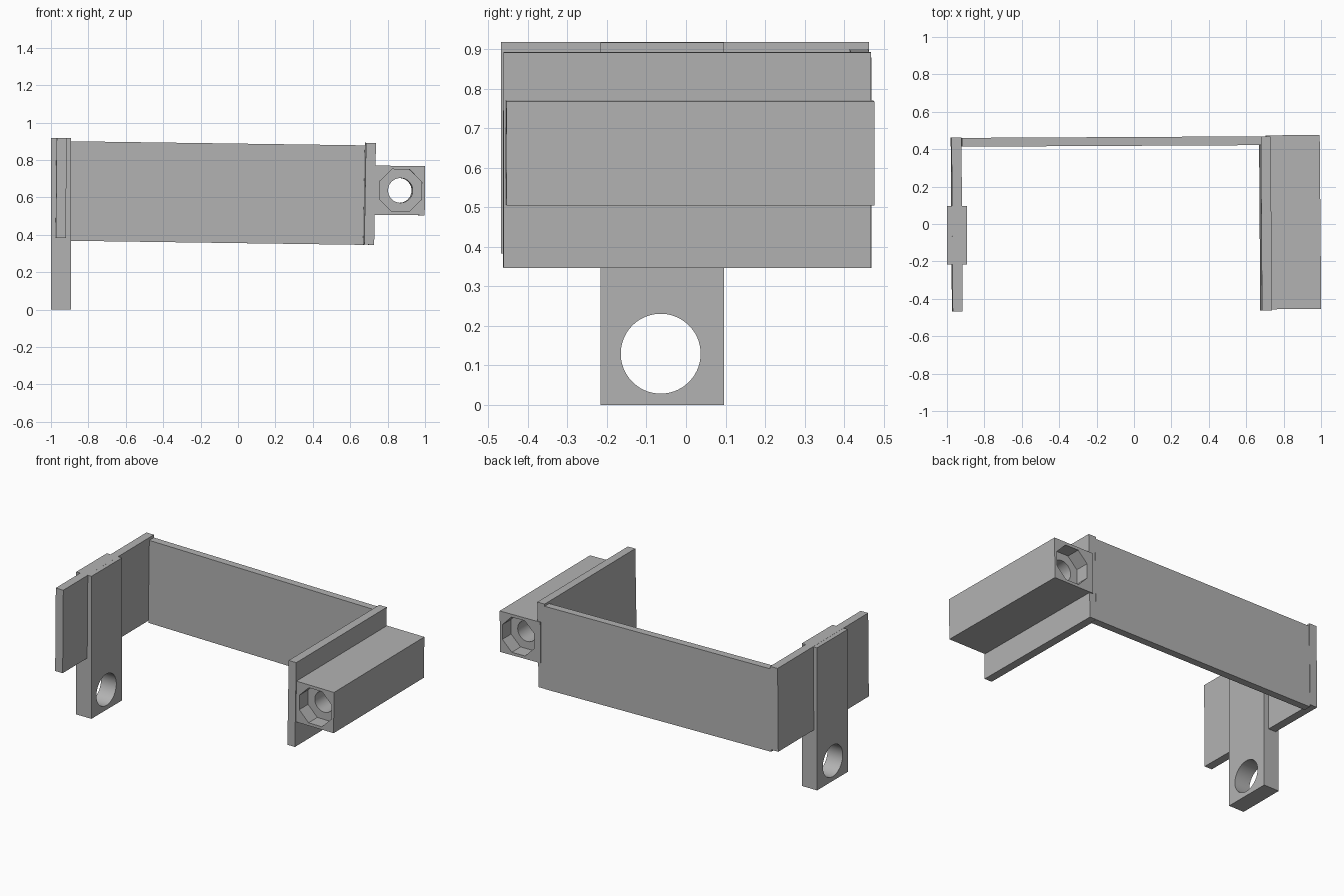
import bpy
import bmesh
from math import radians, pi, cos
from mathutils import Matrix, Vector

default = bpy.data.objects.get("Cube")
if default:
    bpy.data.objects.remove(default, do_unlink=True)

grey = bpy.data.materials.new("plain grey")
grey.use_nodes = True
colour = (0.45, 0.45, 0.45, 1)
grey.diffuse_color = colour
grey.node_tree.nodes["Principled BSDF"].inputs["Base Color"].default_value = colour


def to_object(name, bm):
    mesh = bpy.data.meshes.new(name)
    bm.to_mesh(mesh)
    bm.free()
    mesh.materials.append(grey)
    obj = bpy.data.objects.new(name, mesh)
    bpy.context.collection.objects.link(obj)
    return obj


def box(name, size):
    bm = bmesh.new()
    bmesh.ops.create_cube(bm, size=1)
    bmesh.ops.scale(bm, vec=size, verts=bm.verts)
    return to_object(name, bm)


def drill(obj, centre, radius, length, axis, sides=64):
    """Cut a prism hole along an axis; a flat of the prism faces sideways."""
    bm = bmesh.new()
    bmesh.ops.create_cone(bm, cap_ends=True, segments=sides, radius1=radius,
                          radius2=radius, depth=length,
                          matrix=Matrix.Rotation(pi / sides, 4, "Z"))
    turn = Matrix.Rotation(pi / 2, 4, "X" if axis == "Y" else "Y")
    bmesh.ops.transform(bm, matrix=Matrix.Translation(centre) @ turn, verts=bm.verts)
    cutter = to_object("cutter", bm)
    cutter.hide_render = True
    mod = obj.modifiers.new("hole", "BOOLEAN")
    mod.operation = "DIFFERENCE"
    mod.solver = "EXACT"
    mod.object = cutter
    bpy.context.view_layer.objects.active = obj
    bpy.ops.object.modifier_apply(modifier=mod.name)
    bpy.data.objects.remove(cutter, do_unlink=True)


def place(obj, location, tilt=0, turn=0):
    obj.location = location
    obj.rotation_euler = (0, radians(tilt), radians(turn))


# Three thin plates forming the U-shaped bracket
place(box("back_plate", (1.605, 0.047, 0.532)), (-0.122, 0.441, 0.623), 0.8, 0.3)
place(box("right_side_plate", (0.053, 0.93, 0.535)), (-0.948, -0.003, 0.65), 0.5, 0.4)
place(box("left_side_plate", (0.053, 0.93, 0.545)), (0.703, 0.003, 0.619), 1, 0.4)

# Hanging lug with a cross hole
lug = box("hanging_lug", (0.108, 0.312, 0.917))
drill(lug, Vector((0, -0.004, -0.329)), 0.101, 0.4, "X")
place(lug, (-0.946, -0.06, 0.4585))

# Long bolt block: through hole with an octagonal nut pocket at each end
length = 0.93
block = box("bolt_block", (0.287, length, 0.263))
drill(block, Vector((0.013, 0, 0)), 0.066, 2, "Y")
for end in (-1, 1):
    drill(block, Vector((0.013, end * length / 2, 0)), 0.113 / cos(pi / 8),
          0.18, "Y", 8)
place(block, (0.852, 0.01, 0.637), 0.6, 0.5)

# Smooth only the round holes
for obj in (lug, block):
    bpy.ops.object.select_all(action="DESELECT")
    obj.select_set(True)
    bpy.context.view_layer.objects.active = obj
    bpy.ops.object.shade_smooth_by_angle(angle=radians(30))
